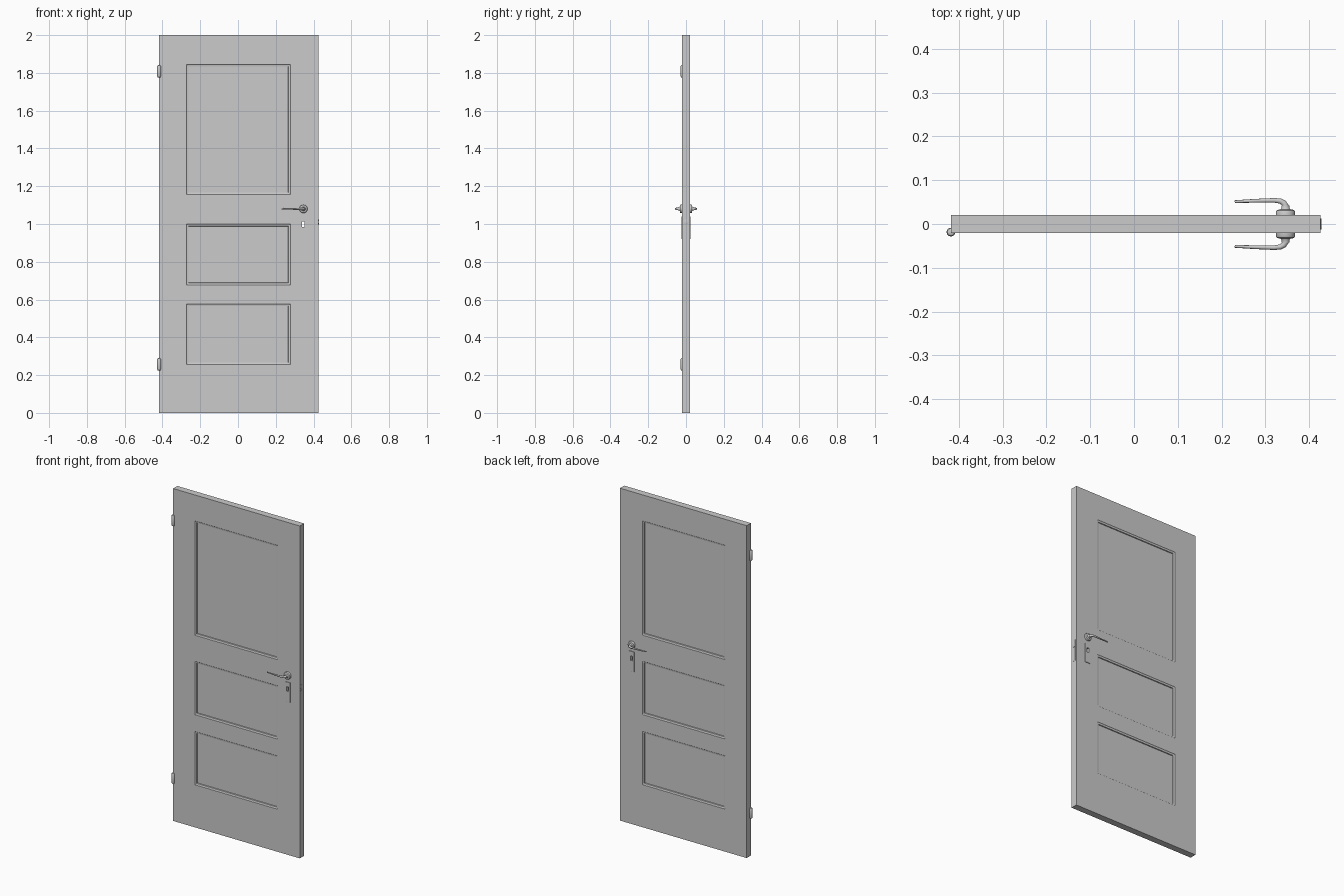
import bpy, bmesh, math
from mathutils import Matrix, Vector

cube = bpy.data.objects.get("Cube")
if cube:
    bpy.data.objects.remove(cube, do_unlink=True)

grey = bpy.data.materials.new("light_grey")
grey.use_nodes = True
COLOUR = (0.6, 0.6, 0.6, 1)
grey.diffuse_color = COLOUR
grey.node_tree.nodes["Principled BSDF"].inputs["Base Color"].default_value = COLOUR

X0, X1, HALF, TOP = -0.418, 0.4255, 0.02, 2.0   # door slab limits
HX, HZ = 0.346, 1.08                            # handle axis


def select_only(ob):
    bpy.ops.object.select_all(action='DESELECT')
    ob.select_set(True)
    bpy.context.view_layer.objects.active = ob


def finish(bm, name, smooth=False):
    bmesh.ops.recalc_face_normals(bm, faces=bm.faces)
    me = bpy.data.meshes.new(name)
    bm.to_mesh(me)
    bm.free()
    me.materials.append(grey)
    ob = bpy.data.objects.new(name, me)
    bpy.context.collection.objects.link(ob)
    if smooth:
        select_only(ob)
        bpy.ops.object.shade_smooth_by_angle(angle=math.radians(35))
    return ob


def box(name, lo, hi, bevel=0):
    lo, hi = Vector(lo), Vector(hi)
    bm = bmesh.new()
    bmesh.ops.create_cube(bm, size=1, matrix=Matrix.Translation((lo + hi) / 2)
                          @ Matrix.Diagonal((*(hi - lo), 1)))
    if bevel:
        bmesh.ops.bevel(bm, geom=bm.edges[:], offset=bevel, segments=2,
                        affect='EDGES', profile=0.5)
    return finish(bm, name)


def turned(name, profile, matrix, n=28):
    """Revolve (radius, height) points round z, then place with the matrix."""
    bm = bmesh.new()
    rings = [[bm.verts.new((r * math.cos(2 * math.pi * i / n),
                            r * math.sin(2 * math.pi * i / n), h)) for i in range(n)]
             for r, h in profile]
    for a, b in zip(rings, rings[1:]):
        for i in range(n):
            j = (i + 1) % n
            bm.faces.new((a[i], a[j], b[j], b[i]))
    bm.faces.new(rings[0][::-1])
    bm.faces.new(rings[-1])
    bm.transform(matrix)
    return finish(bm, name, True)


def cut(ob, cutter):
    mod = ob.modifiers.new("cut", 'BOOLEAN')
    mod.operation, mod.solver, mod.object = 'DIFFERENCE', 'EXACT', cutter
    select_only(ob)
    bpy.ops.object.modifier_apply(modifier=mod.name)


# Door slab: a grid whose panel cells are sunk on both sides
MOULD = 0.014
xs = [X0, -0.259 - MOULD, 0.263 + MOULD, X1]
panels = [(0.27, 0.563), (0.692, 0.985), (1.17, 1.83)]
zs = [0] + [z for lo, hi in panels for z in (lo - MOULD, hi + MOULD)] + [TOP]
bm = bmesh.new()
grid = [[bm.verts.new((x, -HALF, z)) for x in xs] for z in zs]
for r in range(len(zs) - 1):
    for c in range(len(xs) - 1):
        bm.faces.new((grid[r][c], grid[r][c + 1], grid[r + 1][c + 1], grid[r + 1][c]))
out = bmesh.ops.extrude_face_region(bm, geom=bm.faces[:], use_keep_orig=True)
bmesh.ops.translate(bm, vec=(0, 2 * HALF, 0),
                    verts=[g for g in out["geom"] if isinstance(g, bmesh.types.BMVert)])
bmesh.ops.recalc_face_normals(bm, faces=bm.faces)


def is_panel(f):
    c = f.calc_center_median()
    return (abs(f.normal.y) > 0.9 and xs[1] < c.x < xs[2]
            and any(lo < c.z < hi for lo, hi in panels))


sunk = [f for f in bm.faces if is_panel(f)]
for width, depth in ((0.003, -0.002), (0.011, -0.0015), (0.002, -0.005)):
    bmesh.ops.inset_individual(bm, faces=sunk, thickness=width, depth=depth)
door = finish(bm, "door_slab")

# Key plates, lever sets, mirrored on front and back
plates = []
for side, s in (("front", -1), ("back", 1)):
    y = sorted((s * (HALF - 0.001), s * (HALF + 0.004)))
    plates.append(box(side + "_key_plate", (HX - 0.017, y[0], 0.92),
                      (HX + 0.017, y[1], 1.04), 0.001))
    outward = Matrix.Translation((HX, s * HALF, HZ)) @ Matrix.Rotation(-s * math.pi / 2, 4, 'X')
    turned(side + "_rose", [(0.022, -0.002), (0.022, 0.008), (0.0205, 0.011), (0.017, 0.0125),
                            (0.0115, 0.013), (0.0095, 0.016), (0.009, 0.022)], outward)

    # Bent lever that thins towards its tip
    cu = bpy.data.curves.new(side + "_lever", 'CURVE')
    cu.dimensions, cu.bevel_depth, cu.bevel_resolution = '3D', 0.007, 4
    cu.use_fill_caps = True
    path = [(HX, 0.03, 1.1), (HX, 0.041, 1.05), (HX - 0.004, 0.048, 0.95),
            (HX - 0.012, 0.0525, 0.85), (HX - 0.026, 0.054, 0.75),
            (HX - 0.07, 0.053, 0.6), (0.23, 0.051, 0.45)]
    sp = cu.splines.new('POLY')
    sp.points.add(len(path) - 1)
    for p, (x, d, r) in zip(sp.points, path):
        p.co, p.radius = (x, s * d, HZ, 1), r
    lever = bpy.data.objects.new(side + "_lever", cu)
    bpy.context.collection.objects.link(lever)
    cu.materials.append(grey)
    select_only(lever)
    bpy.ops.object.convert(target='MESH')
    bpy.ops.object.shade_smooth_by_angle(angle=math.radians(50))

# Keyhole right through the slab and both plates
cutter = box("keyhole_cutter", (HX - 0.006, -0.1, 0.985), (HX + 0.006, 0.1, 1.012))
for ob in [door] + plates:
    cut(ob, cutter)
bpy.data.objects.remove(cutter, do_unlink=True)

# Lock face and round bolt on the closing edge
box("lock_face", (X1 - 0.001, -0.011, 0.91), (X1 + 0.001, 0.011, 1.04))
turned("lock_bolt", [(0.013, -0.001), (0.013, 0.002), (0.0115, 0.0025)],
       Matrix.Translation((X1, 0, 1.01)) @ Matrix.Rotation(math.pi / 2, 4, 'Y'))

# Hinge knuckles with rounded ends
for name, z in (("lower_hinge", 0.257), ("upper_hinge", 1.808)):
    turned(name, [(0.004, -0.033), (0.008, -0.031), (0.0098, -0.027), (0.0098, 0.027),
                  (0.008, 0.031), (0.004, 0.033)], Matrix.Translation((X0, -0.0185, z)))
